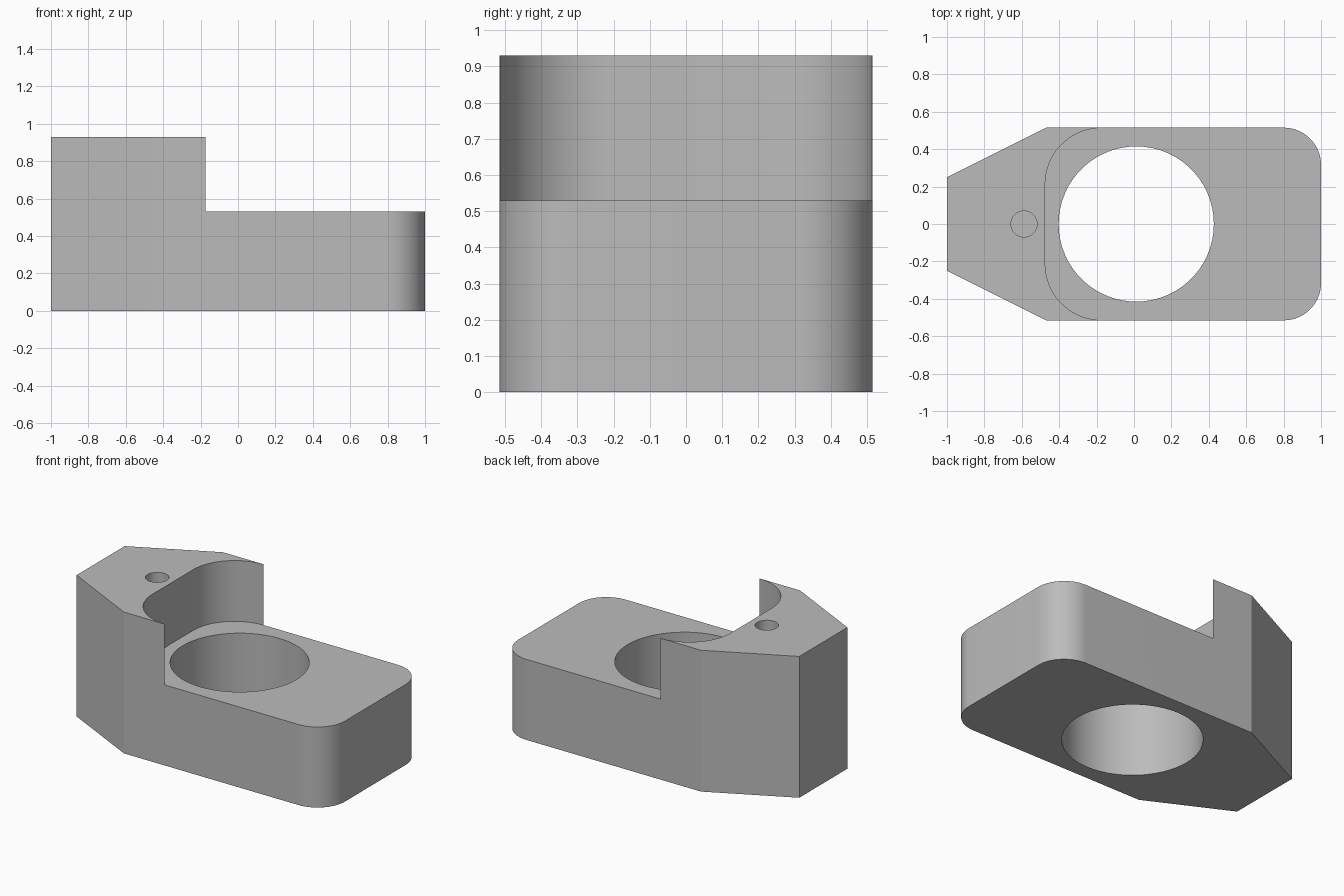
import bpy, bmesh
from math import pi, cos, sin, radians

cube = bpy.data.objects.get("Cube")
if cube:
    bpy.data.objects.remove(cube, do_unlink=True)

HALF_W = 0.515
STEP_Z = 0.53
TOP_Z = 0.93

grey = bpy.data.materials.new("plain grey")
grey.use_nodes = True
colour = (0.5, 0.5, 0.5, 1)
grey.diffuse_color = colour
grey.node_tree.nodes["Principled BSDF"].inputs["Base Color"].default_value = colour


def arc(cx, cy, r, start, end, steps=20):
    """Points along an arc, angles in degrees."""
    angles = [radians(start + (end - start) * i / steps) for i in range(steps + 1)]
    return [(cx + r * cos(a), cy + r * sin(a)) for a in angles]


def prism(name, outline, z0, z1):
    """Extrude a flat outline from z0 up to z1."""
    bm = bmesh.new()
    face = bm.faces.new([bm.verts.new((x, y, z0)) for x, y in outline])
    side = bmesh.ops.extrude_face_region(bm, geom=[face])["geom"]
    moved = [v for v in side if isinstance(v, bmesh.types.BMVert)]
    bmesh.ops.translate(bm, verts=moved, vec=(0, 0, z1 - z0))
    bmesh.ops.recalc_face_normals(bm, faces=bm.faces)
    mesh = bpy.data.meshes.new(name)
    bm.to_mesh(mesh)
    bm.free()
    mesh.materials.append(grey)
    obj = bpy.data.objects.new(name, mesh)
    bpy.context.collection.objects.link(obj)
    return obj


def cut(target, cutter):
    """Subtract the cutter, then discard it."""
    mod = target.modifiers.new(cutter.name, "BOOLEAN")
    mod.operation = "DIFFERENCE"
    mod.solver = "EXACT"
    mod.object = cutter
    bpy.context.view_layer.objects.active = target
    bpy.ops.object.modifier_apply(modifier=mod.name)
    bpy.data.objects.remove(cutter, do_unlink=True)


# Body: tapered at one end, rounded corners at the other
R = 0.2
outline = [(-1, 0.25), (-1, -0.25), (-0.47, -HALF_W)]
outline += arc(1 - R, R - HALF_W, R, -90, 0)
outline += arc(1 - R, HALF_W - R, R, 0, 90)
outline += [(-0.47, HALF_W)]
body = prism("clamp_body", outline, 0, TOP_Z)

# Step: removes the upper part, leaving a jaw with rounded inner corners
F = 0.3
edge = HALF_W - 0.002
step = [(1.2, 0.7), (F - 0.475, 0.7)]
step += arc(F - 0.475, edge - F, F, 90, 180)
step += arc(F - 0.475, F - edge, F, 180, 270)
step += [(F - 0.475, -0.7), (1.2, -0.7)]
cut(body, prism("step_cutter", step, STEP_Z, 1.2))

# Large through bore and small blind hole
cut(body, prism("bore_cutter", arc(0.012, 0, 0.415, 0, 354, 59), -0.2, 1.2))
cut(body, prism("pin_cutter", arc(-0.588, 0, 0.07, 0, 350, 35), 0.5, 1.2))

# Smooth curved walls, sharp edges kept
bpy.ops.object.select_all(action="DESELECT")
body.select_set(True)
bpy.context.view_layer.objects.active = body
bpy.ops.object.shade_smooth_by_angle(angle=radians(25))
